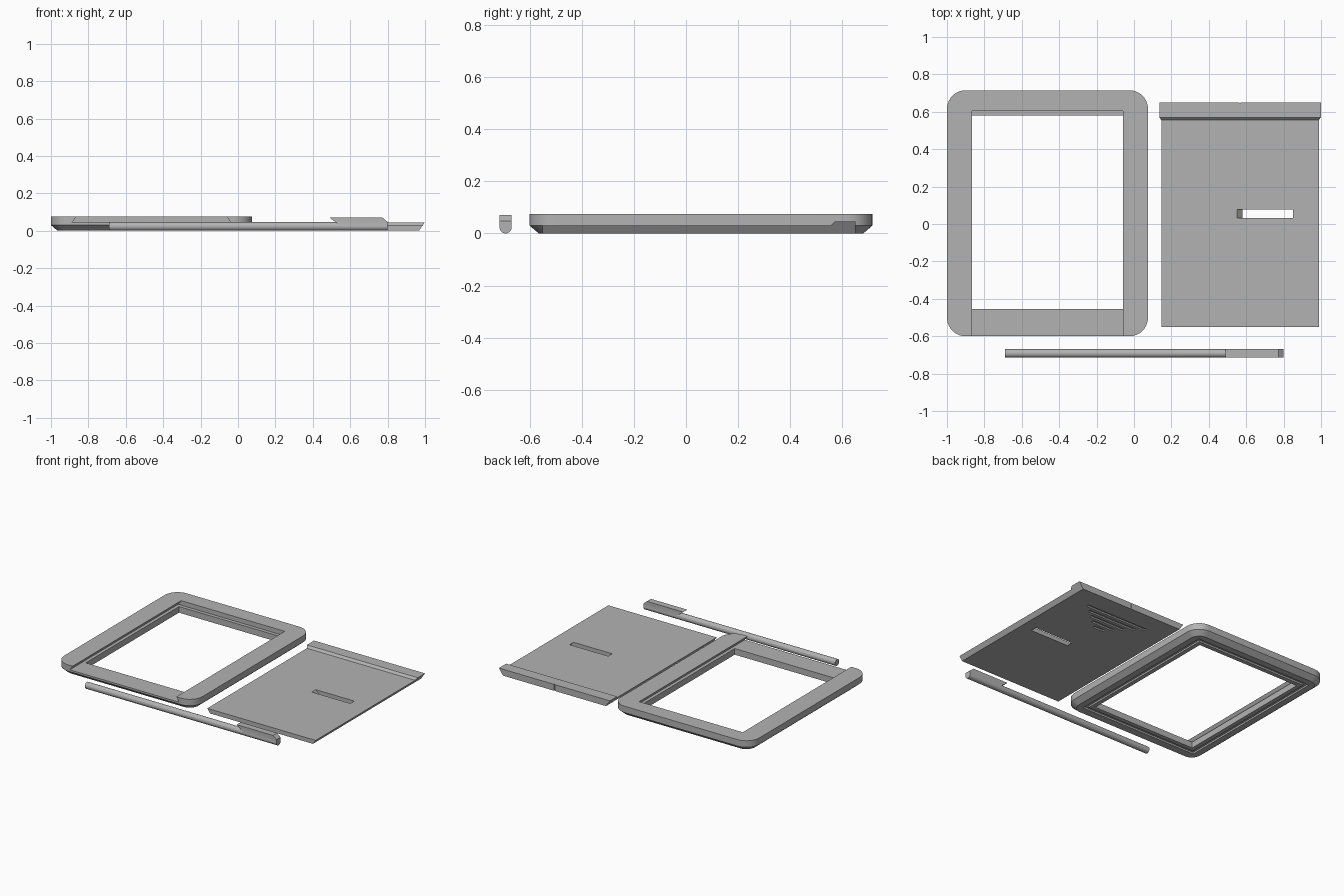
import bpy
import bmesh
from math import cos, sin, pi, radians

cube = bpy.data.objects.get("Cube")
if cube:
    bpy.data.objects.remove(cube, do_unlink=True)

grey = bpy.data.materials.new("plain_grey")
grey.use_nodes = True
COLOUR = (0.45, 0.45, 0.45, 1)
grey.diffuse_color = COLOUR
grey.node_tree.nodes["Principled BSDF"].inputs["Base Color"].default_value = COLOUR


def loft(name, rings):
    """Closed solid through matching rings of points."""
    bm = bmesh.new()
    loops = [[bm.verts.new(p) for p in ring] for ring in rings]
    for a, b in zip(loops, loops[1:]):
        for i in range(len(a)):
            j = (i + 1) % len(a)
            bm.faces.new((a[i], a[j], b[j], b[i]))
    bm.faces.new(loops[0][::-1])
    bm.faces.new(loops[-1])
    bmesh.ops.recalc_face_normals(bm, faces=bm.faces)
    mesh = bpy.data.meshes.new(name)
    bm.to_mesh(mesh)
    bm.free()
    obj = bpy.data.objects.new(name, mesh)
    bpy.context.collection.objects.link(obj)
    mesh.materials.append(grey)
    return obj


def box(name, x0, x1, y0, y1, z0, z1):
    rect = [(x0, y0), (x1, y0), (x1, y1), (x0, y1)]
    return loft(name, [[(x, y, z) for x, y in rect] for z in (z0, z1)])


def prism_y(name, profile, y0, y1):
    return loft(name, [[(x, y, z) for x, z in profile] for y in (y0, y1)])


def activate(obj):
    bpy.ops.object.select_all(action='DESELECT')
    obj.select_set(True)
    bpy.context.view_layer.objects.active = obj


def combine(obj, other, operation='DIFFERENCE'):
    mod = obj.modifiers.new("combine", 'BOOLEAN')
    mod.operation = operation
    mod.solver = 'EXACT'
    mod.object = other
    activate(obj)
    bpy.ops.object.modifier_apply(modifier=mod.name)
    bpy.data.objects.remove(other, do_unlink=True)


def smooth(obj):
    activate(obj)
    bpy.ops.object.shade_smooth_by_angle(angle=radians(25))


def rounded_ring(inset, z, radius=0.1, steps=10):
    """Rounded rectangle outline of the frame, moved inward by inset."""
    x0, x1, y0, y1 = -1.0, 0.075, -0.6, 0.715
    centres = [(x1 - radius, y1 - radius), (x0 + radius, y1 - radius),
               (x0 + radius, y0 + radius), (x1 - radius, y0 + radius)]
    r = radius - inset
    return [(cx + r * cos((q + k / steps) * pi / 2),
             cy + r * sin((q + k / steps) * pi / 2), z)
            for q, (cx, cy) in enumerate(centres) for k in range(steps + 1)]


# Frame: rounded block with a chamfered underside
frame = loft("frame", [rounded_ring(0.035, 0), rounded_ring(0, 0.03),
                       rounded_ring(0, 0.075)])
OX0, OX1, OY0, OY1 = -0.865, -0.06, -0.455, 0.58

# Shallow channel around the opening on the underside
channel = box("channel", OX0 - 0.055, OX1 + 0.055, OY0 - 0.055, OY1 + 0.055, -0.02, 0.012)
core = box("core", OX0 - 0.03, OX1 + 0.03, OY0 - 0.03, OY1 + 0.03, -0.03, 0.02)
combine(channel, core)
combine(frame, channel)

# Window opening and the dovetail track, open at the front
combine(frame, box("opening", OX0, OX1, OY0, OY1, -0.1, 0.2))
track = [(OX0 - 0.023, 0.043), (OX1 + 0.023, 0.043), (OX1, 0.075),
         (OX1, 0.1), (OX0, 0.1), (OX0, 0.075)]
combine(frame, prism_y("track", track, -0.7, 0.605))
smooth(frame)

# Sliding lid: side profile with a raised end, sides flaring with height
CX = 0.5675
side = [(-0.55, 0), (0.65, 0), (0.65, 0.045), (0.57, 0.045), (0.555, 0.03), (-0.55, 0.03)]
lid = loft("sliding_lid", [[(CX + s * (0.4 + 0.7 * z), y, z) for y, z in side]
                           for s in (-1, 1)])

# Slanted latch slot through the lid
slot = [(0.61, -0.03), (0.88, -0.03), (0.82, 0.06), (0.52, 0.06)]
slot = [(0.61, -0.03), (0.91, -0.03), (0.82, 0.06), (0.52, 0.06)]
combine(lid, prism_y("slot", slot, 0.033, 0.077))

# Grip grooves under the lid, shortening toward the middle
for i in range(5):
    half, y = 0.24 - 0.05 * i, 0.505 - 0.045 * i
    combine(lid, box("grip", CX - half, CX + half, y - 0.01, y + 0.01, -0.02, 0.01))

# Small vertical notch in the end face
notch = [(CX - 0.008, 0.66), (CX + 0.008, 0.66), (CX, 0.643)]
combine(lid, loft("notch", [[(x, y, z) for x, y in notch] for z in (-0.05, 0.1)]))

# Latch rod with a slanted tab on top
RY, R = -0.692, 0.023
rod = loft("latch_rod", [[(x, RY + R * cos(a * pi / 16), R + R * sin(a * pi / 16))
                          for a in range(32)] for x in (-0.69, 0.8)])
tab = [(0.55, 0.025), (0.8, 0.025), (0.8, 0.047), (0.773, 0.07), (0.49, 0.07), (0.525, 0.043)]
combine(rod, prism_y("tab", tab, RY - 0.0225, RY + 0.0225), 'UNION')
smooth(rod)
